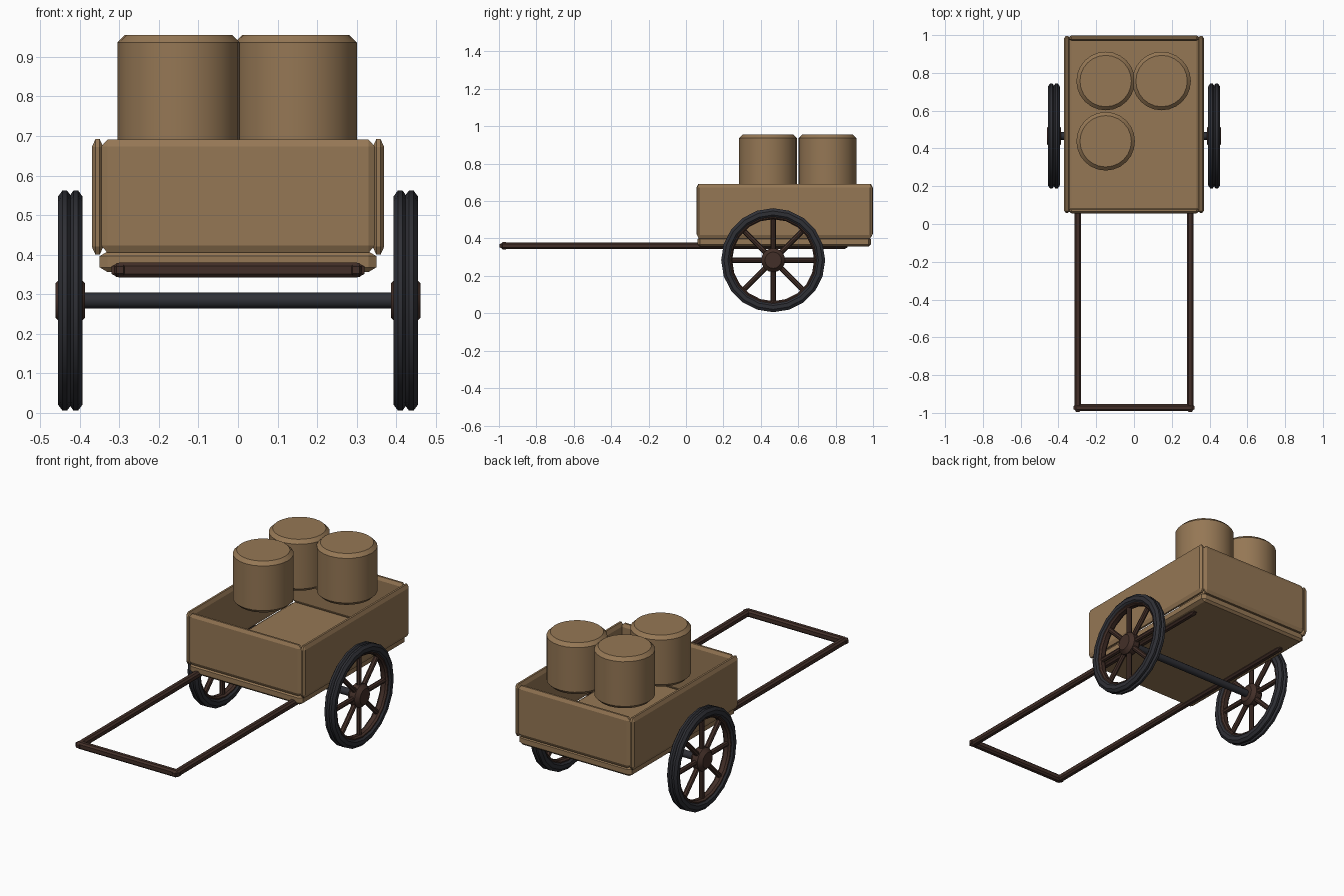
import bpy, bmesh, math
from mathutils import Matrix, Vector

cube = bpy.data.objects.get("Cube")
if cube:
    bpy.data.objects.remove(cube, do_unlink=True)


def material(name, rgb):
    m = bpy.data.materials.new(name)
    m.use_nodes = True
    m.diffuse_color = (*rgb, 1)
    m.node_tree.nodes["Principled BSDF"].inputs["Base Color"].default_value = (*rgb, 1)
    return m


TAN = material("tan wood", (0.30, 0.185, 0.09))
BROWN = material("dark brown wood", (0.055, 0.028, 0.021))
IRON = material("dark iron", (0.028, 0.029, 0.036))


def finish(bm, name, mat, smooth=None):
    bmesh.ops.recalc_face_normals(bm, faces=bm.faces)
    mesh = bpy.data.meshes.new(name)
    bm.to_mesh(mesh)
    bm.free()
    mesh.materials.append(mat)
    ob = bpy.data.objects.new(name, mesh)
    bpy.context.collection.objects.link(ob)
    if smooth:
        bpy.ops.object.select_all(action="DESELECT")
        ob.select_set(True)
        bpy.context.view_layer.objects.active = ob
        bpy.ops.object.shade_smooth_by_angle(angle=math.radians(smooth))
    return ob


def plank(name, mat, centre, half, inset):
    """Box with chamfered edges; inset is the chamfer along each axis."""
    bm = bmesh.new()
    for axis in range(3):
        for sx in (-1, 1):
            for sy in (-1, 1):
                for sz in (-1, 1):
                    s = (sx, sy, sz)
                    bm.verts.new([centre[i] + s[i] * (half[i] - (inset[i] if i != axis else 0))
                                  for i in range(3)])
    bmesh.ops.convex_hull(bm, input=bm.verts)
    bmesh.ops.dissolve_limit(bm, angle_limit=0.01, verts=bm.verts, edges=bm.edges)
    return finish(bm, name, mat)


def lathe(name, mat, profile, sides, matrix, smooth=40, ring=False):
    """Turn (height, radius) points around local z; ring closes the section."""
    bm = bmesh.new()
    loops = []
    for h, r in profile:
        loops.append([bm.verts.new((r * math.cos(a), r * math.sin(a), h))
                      for a in (math.tau * k / sides for k in range(sides))])
    pairs = list(zip(loops, loops[1:]))
    if ring:
        pairs.append((loops[-1], loops[0]))
    else:
        bm.faces.new(loops[0])
        bm.faces.new(loops[-1])
    for a, b in pairs:
        for k in range(sides):
            n = (k + 1) % sides
            bm.faces.new((a[k], a[n], b[n], b[k]))
    bm.transform(matrix)
    return finish(bm, name, mat, smooth)


def rod(name, mat, length, radius, sides, matrix, chamfer):
    h = length / 2
    profile = [(-h, radius - chamfer), (-h + chamfer, radius),
               (h - chamfer, radius), (h, radius - chamfer)]
    return lathe(name, mat, profile, sides, matrix)


# Cart box
plank("bed", TAN, (0, 0.525, 0.382), (0.35, 0.463, 0.026), (0.02, 0.012, 0.012))
for label, y in (("front", 0.071), ("back", 0.984)):
    plank(label + "_board", TAN, (0, y, 0.548), (0.346, 0.0145, 0.143), (0.016, 0.009, 0.018))
for label, s in (("left", 1), ("right", -1)):
    plank(label + "_board", TAN, (s * 0.355, 0.527, 0.546), (0.0145, 0.469, 0.146),
          (0.009, 0.012, 0.02))

# Pulling frame
for label, s in (("left", 1), ("right", -1)):
    plank(label + "_shaft", BROWN, (s * 0.298, -0.066, 0.361), (0.018, 0.93, 0.018),
          (0.009, 0.02, 0.009))
plank("handle_bar", BROWN, (0, -0.972, 0.361), (0.32, 0.018, 0.019), (0.02, 0.009, 0.009))

# Barrels
for i, (x, y) in enumerate(((-0.15, 0.757), (0.146, 0.757), (-0.15, 0.438))):
    rod("barrel_%d" % (i + 1), TAN, 0.288, 0.155, 24, Matrix.Translation((x, y, 0.811)), 0.019)

# Axle and wheels
AXLE_Y, AXLE_Z = 0.466, 0.284
ALONG_X = Matrix.Rotation(math.pi / 2, 4, "Y")
rod("axle", IRON, 0.84, 0.02, 12, Matrix.Translation((0, AXLE_Y, AXLE_Z)) @ ALONG_X, 0.004)

half_tread = [(0.008, 0.278), (0.02, 0.278), (0.031, 0.263), (0.031, 0.242), (0.022, 0.232)]
tread = [(0, 0.267)] + half_tread + [(-h, r) for h, r in reversed(half_tread)]
rim = [(-0.022, 0.236), (0.022, 0.236), (0.022, 0.226), (0.012, 0.219),
       (-0.012, 0.219), (-0.022, 0.226)]
for label, s in (("left", 1), ("right", -1)):
    place = Matrix.Translation((s * 0.424, AXLE_Y, AXLE_Z)) @ ALONG_X
    lathe(label + "_tyre", IRON, tread, 20, place, 30, ring=True)
    lathe(label + "_rim", BROWN, rim, 20, place, 30, ring=True)
    rod(label + "_hub", BROWN, 0.074, 0.064, 16, place, 0.02)
    for k in range(8):
        turn = Matrix.Rotation(k * math.pi / 4, 4, "Z")
        out = Matrix.Translation(Vector((0.137, 0, 0))) @ ALONG_X
        rod("%s_spoke_%d" % (label, k + 1), BROWN, 0.175, 0.014, 8, place @ turn @ out, 0.005)
